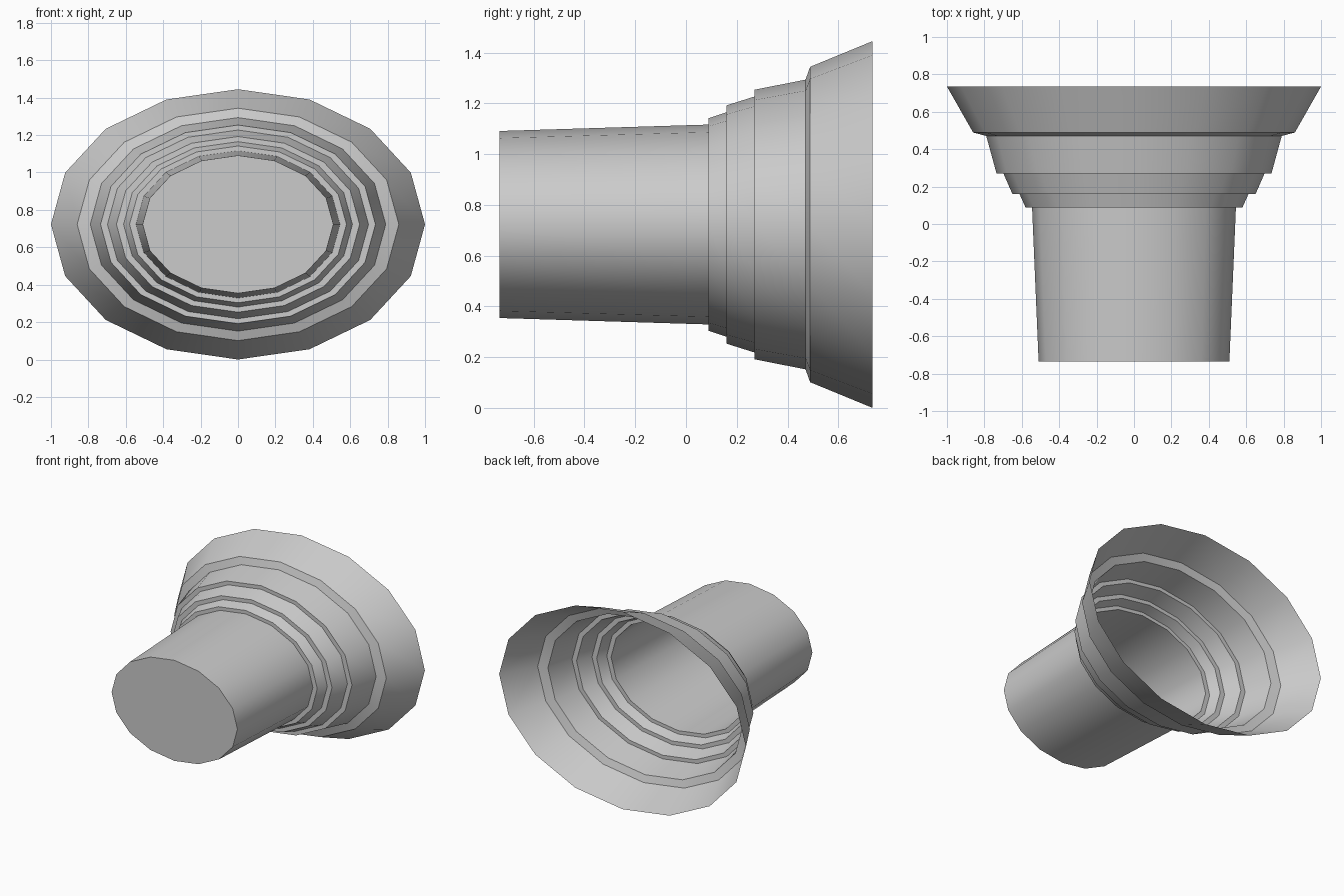
import bpy, bmesh, math

if "Cube" in bpy.data.objects:
    bpy.data.objects.remove(bpy.data.objects["Cube"])

SIDES = 16
RATIO = 0.7225          # height / width of every oval ring
CENTRE_Z = 0.7225

# Stepped profile from front to back: (y, half width)
PROFILE = [
    (-0.735, 0.51), (0.089, 0.545),     # tube
    (0.089, 0.58), (0.16, 0.612),       # first step
    (0.16, 0.65), (0.27, 0.698),        # second step
    (0.27, 0.735), (0.471, 0.79),       # third step
    (0.489, 0.86), (0.735, 1.0),        # flared mouth, open at the back
]


def oval_ring(bm, y, rx):
    ring = []
    for i in range(SIDES):
        a = 2 * math.pi * i / SIDES
        ring.append(bm.verts.new((rx * math.cos(a), y,
                                  CENTRE_Z + rx * RATIO * math.sin(a))))
    return ring


def loft(name, profile):
    bm = bmesh.new()
    rings = [oval_ring(bm, y, rx) for y, rx in profile]
    # Front cap, facing -y
    bm.faces.new(rings[0])
    # Thin walls between neighbouring rings, facing outward
    for a, b in zip(rings, rings[1:]):
        for i in range(SIDES):
            j = (i + 1) % SIDES
            bm.faces.new((a[j], a[i], b[i], b[j]))
    mesh = bpy.data.meshes.new(name)
    bm.to_mesh(mesh)
    bm.free()
    obj = bpy.data.objects.new(name, mesh)
    bpy.context.collection.objects.link(obj)
    bpy.context.view_layer.objects.active = obj
    obj.select_set(True)
    bpy.ops.object.shade_smooth_by_angle(angle=math.radians(32))
    return obj


loft("stepped_funnel", PROFILE)
